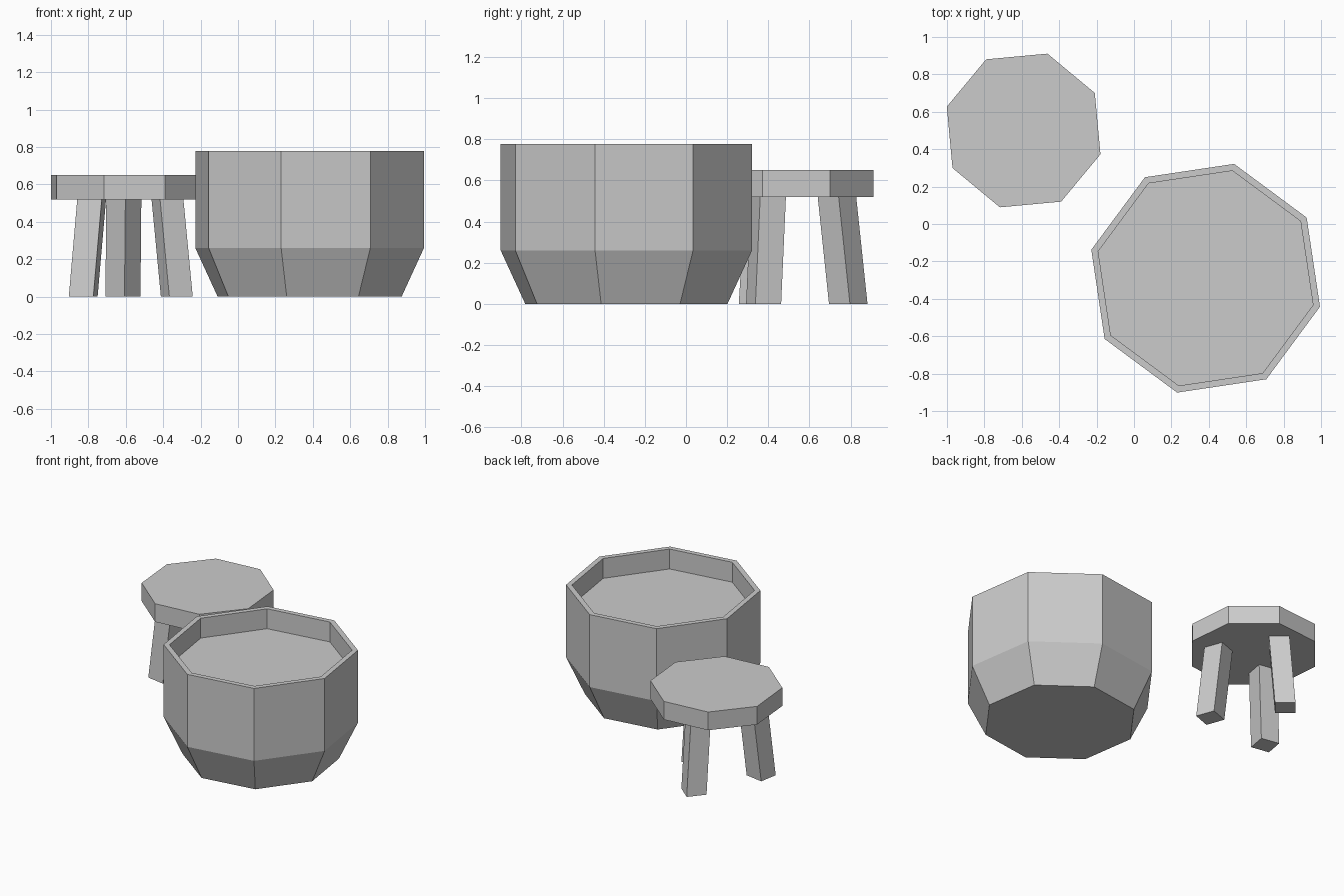
import bpy
import bmesh
from math import radians, cos, sin

cube = bpy.data.objects.get("Cube")
if cube:
    bpy.data.objects.remove(cube, do_unlink=True)

# Single plain grey
grey = bpy.data.materials.new("plain_grey")
grey.use_nodes = True
colour = (0.6, 0.6, 0.6, 1)
grey.diffuse_color = colour
grey.node_tree.nodes["Principled BSDF"].inputs["Base Color"].default_value = colour


def prism(name, rings, sides, turn):
    """Stack of polygon rings (x, y, z, radius), skinned and capped at both ends."""
    bm = bmesh.new()
    loops = []
    for x, y, z, r in rings:
        angles = [radians(turn + 360 * i / sides) for i in range(sides)]
        loops.append([bm.verts.new((x + r * cos(a), y + r * sin(a), z)) for a in angles])
    for low, high in zip(loops, loops[1:]):
        for i in range(sides):
            j = (i + 1) % sides
            bm.faces.new((low[i], low[j], high[j], high[i]))
    bm.faces.new(loops[0][::-1])
    bm.faces.new(loops[-1])
    bmesh.ops.recalc_face_normals(bm, faces=bm.faces)
    mesh = bpy.data.meshes.new(name)
    bm.to_mesh(mesh)
    bm.free()
    mesh.materials.append(grey)
    obj = bpy.data.objects.new(name, mesh)
    bpy.context.collection.objects.link(obj)
    return obj


# Tub: tapered foot, straight wall, rim and sunken top
TUB_X, TUB_Y = 0.383, -0.29
tub_profile = [(0, 0.507), (0.26, 0.63), (0.777, 0.63), (0.777, 0.592), (0.635, 0.592)]
prism("tub", [(TUB_X, TUB_Y, z, r) for z, r in tub_profile], 8, 31)

# Stool seat
STOOL_X, STOOL_Y, SEAT_Z = -0.59, 0.5, 0.52
prism("stool_seat", [(STOOL_X, STOOL_Y, z, 0.43) for z in (SEAT_Z, 0.65)], 8, 27.8)

# Three splayed square legs, each with a corner facing outward
for number in range(3):
    angle = 95 + 120 * number
    dx, dy = cos(radians(angle)), sin(radians(angle))
    rings = [(STOOL_X + d * dx, STOOL_Y + d * dy, z, 0.094)
             for d, z in ((0.29, 0), (0.235, SEAT_Z))]
    prism(f"stool_leg_{number + 1}", rings, 4, angle)
